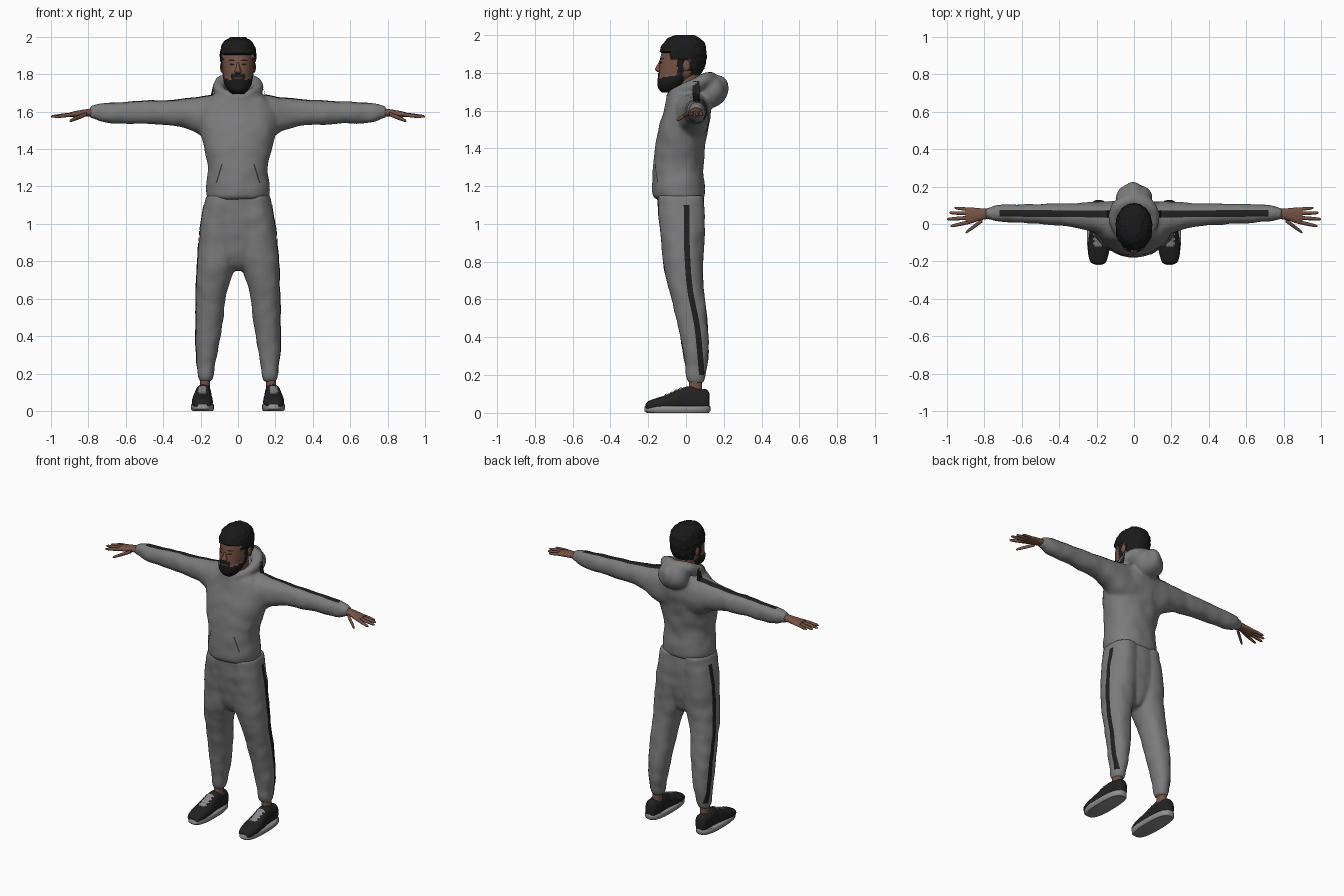
import bpy, bmesh, math
from mathutils import Vector, Matrix, noise
from mathutils.bvhtree import BVHTree

cube = bpy.data.objects.get("Cube")
if cube:
    bpy.data.objects.remove(cube, do_unlink=True)


def material(name, r, g, b):
    m = bpy.data.materials.new(name)
    m.use_nodes = True
    m.diffuse_color = (r, g, b, 1)
    m.node_tree.nodes["Principled BSDF"].inputs["Base Color"].default_value = (r, g, b, 1)
    return m


CLOTH = material("grey cloth", .2, .2, .2)
STRIPE = material("black stripe", .014, .014, .014)
SEAM = material("dark seam", .04, .04, .04)
SKIN = material("brown skin", .18, .085, .06)
LIPS = material("lips", .17, .065, .055)
HAIR = material("black hair", .011, .01, .01)
SHOE = material("black shoe", .016, .016, .017)
SOLE = material("pale sole", .28, .28, .28)
LACE = material("grey lace", .23, .23, .23)


def smooth_rows(rows, sub):
    """Catmull-Rom interpolation between rows of numbers."""
    out = []
    for i in range(len(rows) - 1):
        a, b, c, d = (rows[max(0, min(len(rows) - 1, i + k))] for k in (-1, 0, 1, 2))
        for s in range(sub):
            t = s / sub
            out.append([q + t / 2 * (r - p + t * (2*p - 5*q + 4*r - w + t * (3*(q - r) + w - p)))
                        for p, q, r, w in zip(a, b, c, d)])
    return out + [list(rows[-1])]


def loft(bm, axis, rows, side=1, n=28, e=2.2, sub=4):
    """Rounded rings along an axis; row = position, min and max of both cross axes."""
    rings = []
    for t, a0, a1, b0, b1 in smooth_rows(rows, sub):
        ring = []
        for k in range(n):
            ang = math.tau * k / n
            c, s = (math.copysign(abs(f(ang)) ** (2 / e), f(ang)) for f in (math.cos, math.sin))
            a, b = (a0 + a1 + (a1 - a0) * c) / 2, (b0 + b1 + (b1 - b0) * s) / 2
            x, y, z = {"x": (t, a, b), "y": (a, t, b), "z": (a, b, t)}[axis]
            ring.append(bm.verts.new((x * side, y, z)))
        rings.append(ring)
    for low, high in zip(rings, rings[1:]):
        for k in range(n):
            bm.faces.new((low[k - 1], low[k], high[k], high[k - 1]))
    bm.faces.new(rings[0])
    bm.faces.new(rings[-1])


def centred(rows):
    return [(z, -w, w, y0, y1) for z, w, y0, y1 in rows]


def ball(bm, centre, size):
    bmesh.ops.create_uvsphere(bm, u_segments=24, v_segments=14, radius=1,
                              matrix=Matrix.LocRotScale(Vector(centre), None, Vector(size)))


def finish(bm, name, *mats, recalc=True):
    if recalc:
        bmesh.ops.recalc_face_normals(bm, faces=bm.faces)
    mesh = bpy.data.meshes.new(name)
    bm.to_mesh(mesh)
    bm.free()
    for m in mats:
        mesh.materials.append(m)
    ob = bpy.data.objects.new(name, mesh)
    bpy.context.collection.objects.link(ob)
    bpy.ops.object.select_all(action="DESELECT")
    ob.select_set(True)
    bpy.context.view_layer.objects.active = ob
    bpy.ops.object.shade_smooth_by_angle(angle=.8)
    return ob


def garment(bm, name):
    """Fuse overlapping volumes into one soft skin with faint folds."""
    ob = finish(bm, name, CLOTH)
    mod = ob.modifiers.new("fuse", "REMESH")
    mod.mode, mod.voxel_size, mod.use_smooth_shade = "VOXEL", .01, True
    mod = ob.modifiers.new("soften", "SMOOTH")
    mod.factor, mod.iterations = .5, 5
    bpy.ops.object.convert(target="MESH")
    for v in ob.data.vertices:
        v.co += v.normal * (noise.noise(v.co * 14) * .005 + .001)
    return ob


def tree_of(ob):
    return BVHTree.FromPolygons([v.co for v in ob.data.vertices],
                                [p.vertices for p in ob.data.polygons])


def drape(name, tree, rows, d, mat, lift=.003):
    """Thin strip projected on a surface; rows are pairs of edge points."""
    bm, d, lines = bmesh.new(), Vector(d), []
    for a, b in rows:
        line = []
        for k in range(5):
            p = Vector(a).lerp(Vector(b), k / 4)
            hit = tree.ray_cast(p, d)[0]
            if hit is None:
                hit = tree.find_nearest(p)[0]
            line.append(bm.verts.new(hit - d * lift))
        lines.append(line)
    for l, h in zip(lines, lines[1:]):
        for k in range(4):
            f = bm.faces.new((l[k], l[k + 1], h[k + 1], h[k]))
            f.normal_update()
            if f.normal.dot(d) > 0:
                f.normal_flip()
    finish(bm, name, mat, recalc=False)


SIDES = (("left", 1), ("right", -1))

# Hoodie: torso, sleeves, collar roll and hanging hood
bm = bmesh.new()
loft(bm, "z", centred([(1.13, .15, -.15, .09), (1.145, .166, -.172, .1), (1.2, .17, -.177, .1),
                       (1.3, .16, -.176, .09), (1.4, .18, -.163, .1), (1.5, .205, -.145, .115),
                       (1.58, .215, -.12, .13), (1.64, .19, -.105, .125),
                       (1.68, .14, -.095, .11), (1.71, .08, -.07, .09)]), n=40)
for _, s in SIDES:
    loft(bm, "x", [(.08, -.07, .12, 1.43, 1.69), (.16, -.065, .12, 1.45, 1.685),
                   (.24, -.035, .115, 1.497, 1.672), (.34, -.015, .11, 1.527, 1.662),
                   (.5, 0, .107, 1.535, 1.655), (.66, .01, .103, 1.538, 1.647),
                   (.74, .015, .1, 1.548, 1.642), (.765, .022, .09, 1.56, 1.635),
                   (.79, .024, .087, 1.566, 1.63)], s)
    for x, y, z, r in smooth_rows([(0, -.085, 1.675, .02), (.06, -.065, 1.69, .025),
                                   (.095, -.01, 1.715, .028), (.1, .05, 1.735, .035),
                                   (.075, .1, 1.76, .038), (0, .13, 1.762, .04)], 8):
        ball(bm, (x * s, y, z), (r, r, r))
ball(bm, (0, .135, 1.7), (.1, .08, .085))
ball(bm, (0, .17, 1.72), (.05, .055, .065))
hoodie = tree_of(garment(bm, "hoodie"))

# Trousers: pelvis and two legs
bm = bmesh.new()
loft(bm, "z", centred([(.75, .02, -.06, .04), (.8, .1, -.1, .07), (.9, .17, -.125, .09),
                       (1, .175, -.14, .095), (1.15, .155, -.155, .093)]))
for _, s in SIDES:
    loft(bm, "z", [(.16, .14, .205, .015, .09), (.2, .13, .213, 0, .102),
                   (.3, .112, .223, -.012, .118), (.45, .085, .227, -.04, .115),
                   (.6, .068, .223, -.075, .1), (.7, .043, .221, -.1, .09),
                   (.8, .008, .217, -.12, .09), (.95, 0, .205, -.135, .097),
                   (1.05, 0, .19, -.145, .097), (1.15, 0, .17, -.15, .095)], s)
trousers = tree_of(garment(bm, "trousers"))

# Stripes along sleeves and legs, and pocket openings
for label, s in SIDES:
    xs = [.13 + .59 * i / 40 for i in range(41)]
    drape(label + "_sleeve_stripe", hoodie,
          [((x * s, .034 + x * .008, 2), (x * s, .07 + x * .008, 2)) for x in xs], (0, 0, -1), STRIPE)
    path = smooth_rows([(1.1, .003), (.85, .006), (.65, .022), (.45, .06), (.2, .084)], 10)
    drape(label + "_leg_stripe", trousers,
          [((s, y - .015, z), (s, y + .015, z)) for z, y in path], (-s, 0, 0), STRIPE)
    slit = [(.082 + .03 * i / 8, 1.32 - .1 * i / 8) for i in range(9)]
    drape(label + "_pocket_opening", hoodie,
          [((x * s, -1, z), ((x + .007) * s, -1, z)) for x, z in slit], (0, 1, 0), SEAM)

# Head, with hair and beard raised and coloured by region
def region(p):
    x, y, z = abs(p.x), p.y, p.z
    if y < -.08:
        hairline = 1.905
    elif y < -.015:
        hairline = 1.875
    else:
        hairline = 1.87 if y < .02 else 1.795
    if z > hairline:
        return 1
    if y < -.015:
        if -.045 < y and z > 1.74:
            return 2
        if x < .024 and 1.773 < z < 1.784 and y < -.1:
            return 3
        if z < (1.802 if x < .036 else 1.772 + (y + .13) * .2):
            return 2
    return 0


bm = bmesh.new()
loft(bm, "z", centred([(1.7, .03, -.125, -.06), (1.72, .052, -.142, -.03), (1.75, .068, -.146, 0),
                       (1.79, .076, -.144, .06), (1.83, .082, -.141, .085),
                       (1.87, .084, -.137, .095), (1.91, .084, -.128, .097),
                       (1.945, .077, -.113, .09), (1.97, .061, -.09, .07),
                       (1.988, .03, -.05, .04)]), n=72, sub=6)
bmesh.ops.recalc_face_normals(bm, faces=bm.faces)
bm.normal_update()
for f in bm.faces:
    f.material_index = (0, 1, 1, 2)[region(f.calc_center_median())]
for v, kind in [(v, region(v.co)) for v in bm.verts]:
    lift = (0, .012, .005, .003)[kind]
    if kind == 1:
        lift += noise.noise(v.co * 55) * .005
    v.co += v.normal * lift
    v.co.z = min(v.co.z, 2)
head = tree_of(finish(bm, "head", SKIN, HAIR, LIPS))

# Neck, nose and ears
bm = bmesh.new()
loft(bm, "z", centred([(1.62, .065, -.06, .07), (1.7, .058, -.06, .065), (1.8, .058, -.06, .07)]))
finish(bm, "neck", SKIN)
bm = bmesh.new()
loft(bm, "z", centred([(1.803, .01, -.15, -.12), (1.812, .018, -.161, -.12), (1.822, .016, -.163, -.12),
                       (1.842, .009, -.152, -.12), (1.868, .006, -.138, -.12)]), n=16)
finish(bm, "nose", SKIN)
for label, s in SIDES:
    bm = bmesh.new()
    ball(bm, (.086 * s, .002, 1.838), (.01, .02, .03))
    finish(bm, label + "_ear", SKIN)
    # Eyes and brows
    for part, z, half, inner, outer in (("eye", 1.853, .006, .02, .045), ("brow", 1.875, .004, .014, .054)):
        steps = [i / 8 for i in range(9)]
        rows = []
        for t in steps:
            x, h = inner + (outer - inner) * t, half * (.25 + .75 * math.sin(math.pi * t))
            rows.append(((x * s, -1, z - h), (x * s, -1, z + h)))
        drape(label + "_" + part, head, rows, (0, 1, 0), HAIR, .002)

    # Hands: palm, four fingers and thumb
    bm = bmesh.new()
    loft(bm, "x", [(.76, .03, .08, 1.575, 1.62), (.82, .02, .084, 1.575, 1.612),
                   (.87, .004, .088, 1.57, 1.603), (.9, .008, .086, 1.572, 1.596)], s)
    for y0, x1, y1, z1, r in ((.077, .96, .086, 1.575, .009), (.056, .987, .06, 1.574, .01),
                              (.034, 1, .026, 1.574, .01), (.013, .98, -.012, 1.572, .01),
                              (.02, .9, -.046, 1.55, .011)):
        x0 = .87 if x1 > .95 else .81
        rows = []
        for t, w in ((0, 1), (.5, 1), (.9, .75), (1, .3)):
            y, z = y0 + (y1 - y0) * t, 1.587 + (z1 - 1.587) * t
            rows.append((x0 + (x1 - x0) * t, y - r * w, y + r * w, z - r * w, z + r * w))
        loft(bm, "x", rows, s, n=12, e=2)
    finish(bm, label + "_hand", SKIN)

    # Ankles and shoes
    bm = bmesh.new()
    loft(bm, "z", [(.08, .148, .208, .01, .09), (.14, .15, .203, .015, .085), (.2, .148, .205, .015, .088)], s)
    finish(bm, label + "_ankle", SKIN)
    bm = bmesh.new()
    loft(bm, "y", [(-.215, .165, .215, .02, .045), (-.2, .148, .235, .015, .062),
                   (-.15, .135, .246, .01, .08), (-.09, .136, .244, .01, .1),
                   (-.03, .142, .235, .01, .128), (.02, .142, .23, .01, .141),
                   (.07, .143, .228, .01, .128), (.11, .148, .224, .015, .124),
                   (.125, .165, .21, .02, .1)], s, e=2.5)
    shoe = tree_of(finish(bm, label + "_shoe", SHOE))
    bm = bmesh.new()
    loft(bm, "z", [(0, .135, .243, -.208, .12), (.01, .127, .252, -.22, .129),
                   (.032, .127, .252, -.22, .129), (.037, .132, .247, -.215, .125)],
         s, n=40, e=2.7, sub=1)
    finish(bm, label + "_sole", SOLE)
    tongue = [-.12 + .1 * i / 10 for i in range(11)]
    drape(label + "_shoe_tongue", shoe, [((.17 * s, y, 1), (.21 * s, y, 1)) for y in tongue], (0, 0, -1), LACE)
    for i in range(4):
        y = -.11 + .025 * i
        drape(label + "_lace_%d" % (i + 1), shoe,
              [((.16 * s, y + w, 1), (.22 * s, y + w, 1)) for w in (0, .005, .01)], (0, 0, -1), SOLE, .006)
